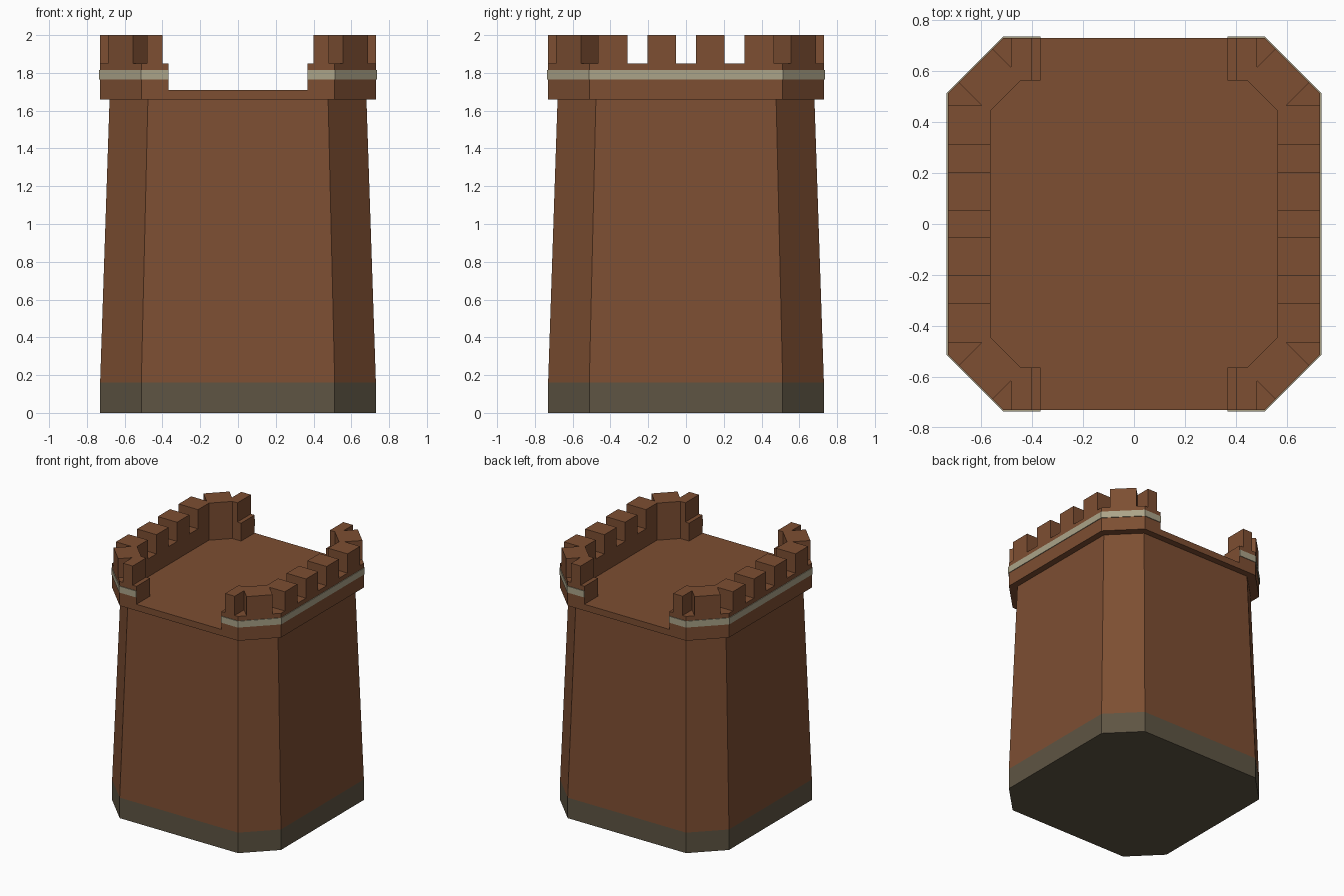
import bpy, bmesh

if "Cube" in bpy.data.objects:
    bpy.data.objects.remove(bpy.data.objects["Cube"])

def material(name, rgb):
    m = bpy.data.materials.new(name)
    m.diffuse_color = (*rgb, 1)
    m.use_nodes = True
    m.node_tree.nodes["Principled BSDF"].inputs["Base Color"].default_value = m.diffuse_color
    return m

BROWN = material("brown_brick", (0.205, 0.077, 0.032))
GREY = material("dark_stone", (0.112, 0.090, 0.056))
PALE = material("pale_stone", (0.41, 0.37, 0.25))

def finish(name, bm, mats):
    bmesh.ops.recalc_face_normals(bm, faces=bm.faces[:])
    me = bpy.data.meshes.new(name)
    bm.to_mesh(me)
    bm.free()
    for m in mats:
        me.materials.append(m)
    ob = bpy.data.objects.new(name, me)
    bpy.context.collection.objects.link(ob)
    return ob

def loft(name, rings, mats, rule=None):
    """Closed solid through rings of (outline, height)."""
    bm = bmesh.new()
    loops = [[bm.verts.new((x, y, z)) for x, y in pts] for pts, z in rings]
    n = len(loops[0])
    for a, b in zip(loops, loops[1:]):
        for i in range(n):
            j = (i + 1) % n
            bm.faces.new((a[i], a[j], b[j], b[i]))
    bm.faces.new(loops[0][::-1])
    bm.faces.new(loops[-1])
    if rule:
        for f in bm.faces:
            f.material_index = rule(f.calc_center_median())
    return finish(name, bm, mats)

def prism(name, pts, z0, z1, mat):
    return loft(name, [(pts, z0), (pts, z1)], [mat])

def octagon(h, c):
    return [(c, h), (h, c), (h, -c), (c, -h), (-c, -h), (-h, -c), (-h, c), (-c, h)]

def flip(pts, sx, sy=1):
    return [(sx * x, sy * y) for x, y in pts]

H, C = 0.73, 0.512      # outer half width and chamfer start
I, K = 0.563, 0.443     # inner half width and chamfer start
G = 0.367               # half width of front and back openings

# Tapered body with stone foot and overhanging roof slab
loft("tower_body",
     [(octagon(H, C), 0), (octagon(H, C), 0.16), (octagon(0.68, 0.477), 1.66),
      (octagon(H, C), 1.66), (octagon(H, C), 1.71)],
     [BROWN, GREY], lambda c: 1 if c.z < 0.16 else 0)

outer = [(G, H), (C, H), (H, C), (H, -C), (C, -H), (G, -H)]
inner = [(G, -I), (K, -I), (I, -K), (I, K), (K, I), (G, I)]
E = H + 0.005
band = [(G, E), (C + 0.002, E), (E, C + 0.002),
        (E, -C - 0.002), (C + 0.002, -E), (G, -E)]

# Corner battlement outline with two wedge notches
corner = [(0.40, I), (0.40, H), (0.483, H), (0.483, 0.615), (0.555, 0.687),
          (0.687, 0.555), (0.597, 0.465), (H, 0.465), (H, 0.31), (I, 0.31),
          (I, K), (K, I)]

for sx, side in ((-1, "left"), (1, "right")):
    # Parapet wall and its pale band
    prism(f"parapet_{side}", flip(outer + inner, sx), 1.71, 1.85, BROWN)
    prism(f"band_{side}", flip(band + outer[::-1], sx), 1.765, 1.815, PALE)
    for sy, end in ((-1, "front"), (1, "back")):
        prism(f"corner_battlement_{side}_{end}", flip(corner, sx, sy), 1.85, 2.0, BROWN)
        # Square merlon along the side wall
        block = [(I, 0.052), (H, 0.052), (H, 0.203), (I, 0.203)]
        prism(f"merlon_{side}_{end}", flip(block, sx, sy), 1.85, 2.0, BROWN)
